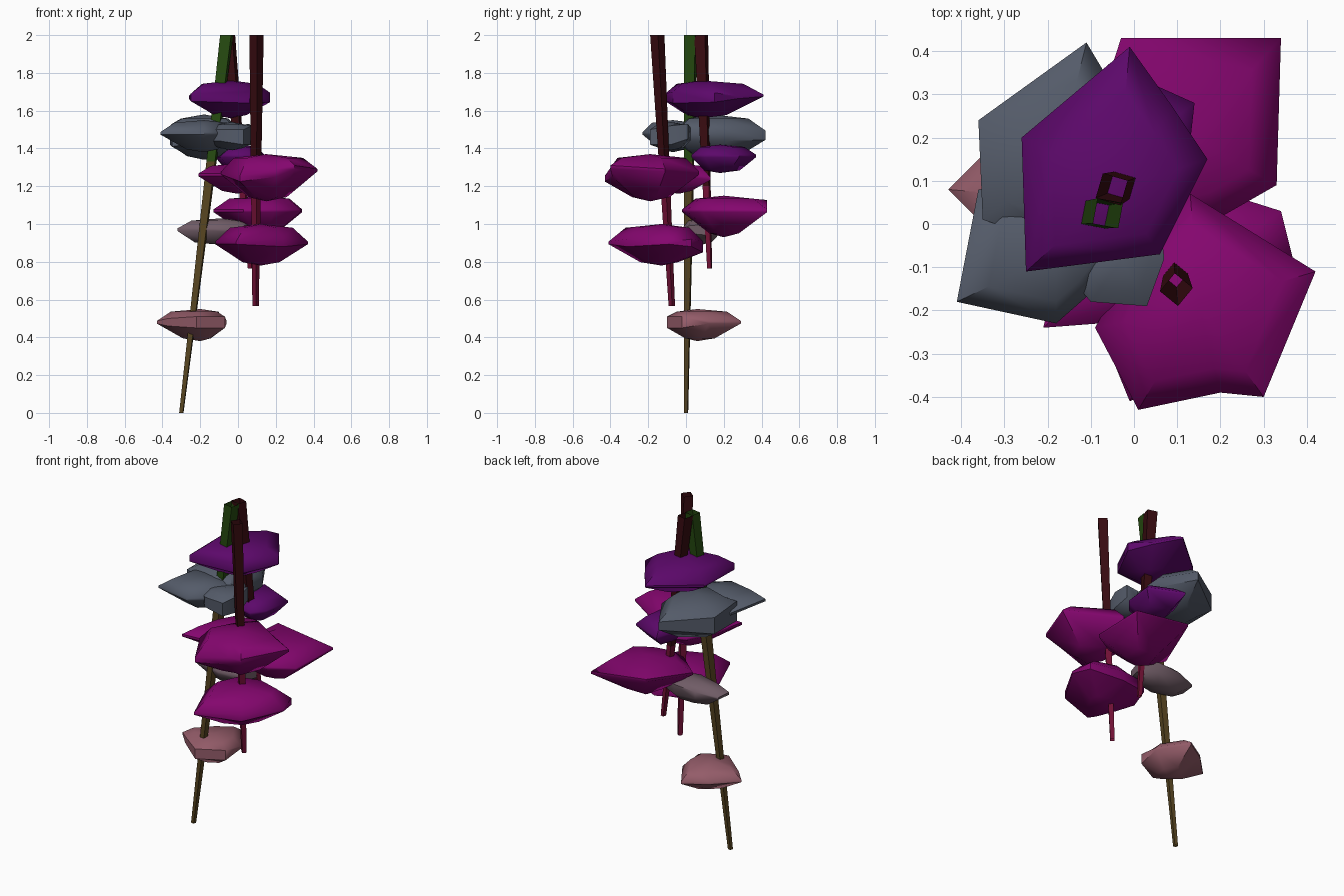
import bpy
import bmesh
import math
from mathutils import Vector

default = bpy.data.objects.get("Cube")
if default:
    bpy.data.objects.remove(default, do_unlink=True)


def material(name, hex_code):
    srgb = [int(hex_code[i:i + 2], 16) / 255 for i in (0, 2, 4)]
    lin = [c / 12.92 if c <= 0.04045 else ((c + 0.055) / 1.055) ** 2.4 for c in srgb]
    mat = bpy.data.materials.new(name)
    mat.use_nodes = True
    mat.diffuse_color = (*lin, 1)
    mat.node_tree.nodes["Principled BSDF"].inputs["Base Color"].default_value = (*lin, 1)
    return mat


purple = material("purple", "5c086a")
magenta = material("magenta", "84066e")
slate = material("slate grey", "545b69")
mauve = material("dusty mauve", "705c66")
pink = material("dusty pink", "945c69")
green = material("stem green", "264a10")
brown = material("stem brown", "564420")
maroon = material("dark maroon", "370b10")
crimson = material("crimson", "701034")


def make_object(name, bm, mats, angle):
    bmesh.ops.recalc_face_normals(bm, faces=bm.faces)
    mesh = bpy.data.meshes.new(name)
    bm.to_mesh(mesh)
    bm.free()
    for mat in mats:
        mesh.materials.append(mat)
    obj = bpy.data.objects.new(name, mesh)
    bpy.context.collection.objects.link(obj)
    bpy.ops.object.select_all(action="DESELECT")
    obj.select_set(True)
    bpy.context.view_layer.objects.active = obj
    bpy.ops.object.shade_smooth_by_angle(angle=math.radians(angle))


def bridge(bm, low, high):
    n = len(low)
    return [bm.faces.new((low[i], low[(i + 1) % n], high[(i + 1) % n], high[i]))
            for i in range(n)]


def stem(name, bottom, top, r_low, r_high, split, upper, lower, turn):
    """Open four-sided tapering tube that changes colour at height split."""
    bm = bmesh.new()
    a, b = Vector(bottom), Vector(top)
    middle = (split - a.z) / (b.z - a.z)
    rings = []
    for t in (0, middle, 1):
        c = a.lerp(b, t)
        r = r_low + (r_high - r_low) * t
        rings.append([bm.verts.new((c.x + r * math.cos(turn + k * math.pi / 2),
                                    c.y + r * math.sin(turn + k * math.pi / 2), c.z))
                      for k in range(4)])
    for low, high in zip(rings, rings[1:]):
        for face in bridge(bm, low, high):
            face.material_index = 0 if face.calc_center_median().z > split else 1
    make_object(name, bm, [upper, lower], 30)


def bloom(name, mat, outline, bottom, rim, top, centre, crown=0.68, base=0.4, lip=0.7):
    """Domed faceted lens, in hundredths; outline points are x, y, own lip, own lift."""
    bm = bmesh.new()
    rings = []
    shoulder = top - 0.2 * (top - rim)
    belly = bottom + 0.15 * (rim - bottom)
    for scale, z, side in ((base, belly, 0), (1, rim, -1), (1, rim, 1), (crown, shoulder, 0)):
        ring = []
        for point in outline:
            x, y, edge, lift = (*point, *(lip, 0)[len(point) - 2:])
            px = centre[0] + (x - centre[0]) * scale
            py = centre[1] + (y - centre[1]) * scale
            pz = z + side * edge + abs(side) * lift
            ring.append(bm.verts.new((px / 100, py / 100, pz / 100)))
        rings.append(ring)
    for low, high in zip(rings, rings[1:]):
        bridge(bm, low, high)
    for ring, z in ((rings[0], bottom), (rings[-1], top)):
        hub = bm.verts.new((centre[0] / 100, centre[1] / 100, z / 100))
        for i, v in enumerate(ring):
            bm.faces.new((v, ring[(i + 1) % len(ring)], hub))
    make_object(name, bm, [mat], 50)


# Three hanging stems
stem("green_stem", (-0.3, 0, 0), (-0.06, 0.025, 2), 0.014, 0.042, 1.33, green, brown, 0.6)
stem("front_red_stem", (0.093, -0.075, 0.565), (0.098, -0.152, 2), 0.017, 0.038,
     1.15, maroon, crimson, 0.1)
stem("back_red_stem", (0.065, 0.125, 0.765), (-0.052, 0.08, 2), 0.015, 0.042,
     1.2, maroon, crimson, 0.5)

# Blooms from top to bottom
bloom("top_purple_bloom", purple,
      [(-26, 20), (-1, 41, 0.5, 1), (9, 27), (17, 15, 2.5), (6, -7, 3), (-25, -11, 2)],
      156, 167, 176, (-4, 8))
bloom("small_purple_bloom", purple,
      [(-6, 37), (14, 28), (12, 10), (6, 3), (-9, 7), (-12, 20)],
      127, 136, 142, (1, 18), base=0.55)
bloom("back_grey_bloom", slate,
      [(-36, 24, 5), (-11, 42, 2.5), (1, 22), (-1, -4), (-14, -6), (-35, 1, 6)],
      134, 147, 158, (-18, 14), base=0.5, lip=3)
bloom("front_grey_bloom", slate,
      [(-36, 8), (-14, 10), (0, -3), (-10, -16), (-18, -23), (-41, -18)],
      138, 148, 155, (-18, -7))
bloom("side_grey_bloom", slate,
      [(-16, -11), (-4, 3), (6, 1, 4, 2), (7, -8, 5), (3, -19, 4, -1), (-10, -18)],
      139, 147, 154, (-3, -8), base=0.55, lip=3)
bloom("large_magenta_bloom", magenta,
      [(42, -11, 0.7, 1.5), (30, -40, 1, 3), (20, -39, 2), (1, -43, 1.5, -3),
       (-9, -24), (2, -4), (13, 7)],
      112, 127, 137, (15, -19), crown=0.72)
bloom("left_magenta_bloom", magenta,
      [(-21, -24), (5, -22), (12, -2), (9, 13, 0.7, -2), (-8, 10), (-16, -4)],
      116, 126, 132, (0, -4))
bloom("back_magenta_bloom", magenta,
      [(-3, 43, 0.7, 5), (34, 43), (33, 9), (19, 1), (3, -2), (-13, 12)],
      93, 107, 115, (13, 20), base=0.35)
bloom("low_magenta_bloom", magenta,
      [(-1, -41), (24, -31, 2), (37, -9), (34, 3, 2), (15, 9, 3, -2), (-4, 4, 3), (-12, -14)],
      78, 90, 100, (12, -13))
bloom("small_mauve_bloom", mauve,
      [(-32, 4), (-31, 13), (-18, 17, 2), (-4, 17, 3), (6, 12, 3), (3, 1, 2), (-12, -2)],
      89, 97, 103, (-9, 8), base=0.6)
bloom("lowest_pink_bloom", pink,
      [(-43, 8), (-30, 21), (-17, 29), (-6, 12), (-7, -2, 3), (-22, -10, 3), (-37, 2, 2)],
      38, 48, 55, (-20, 6))
